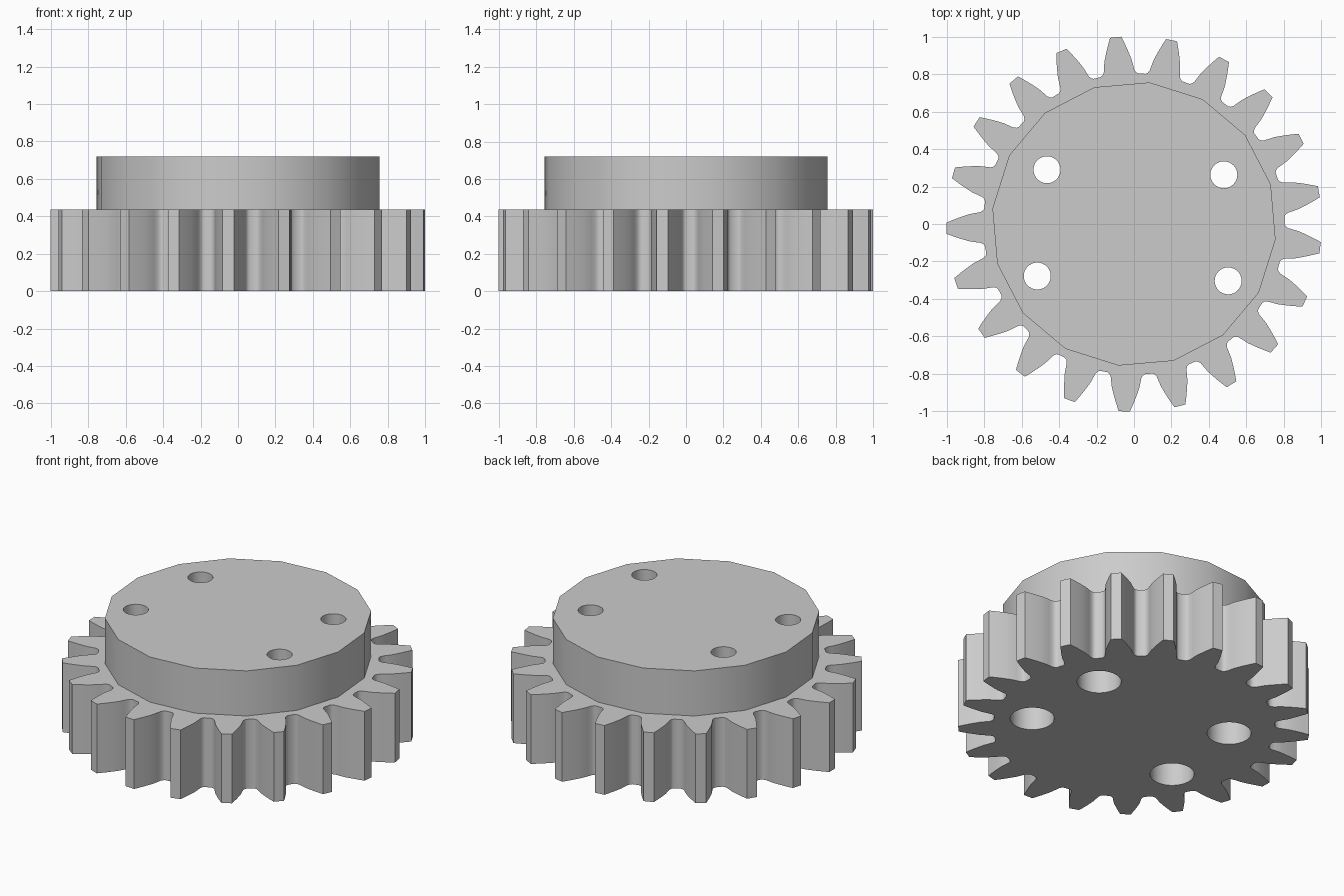
import bpy, bmesh
from math import sin, cos, asin, pi, radians

if "Cube" in bpy.data.objects:
    bpy.data.objects.remove(bpy.data.objects["Cube"])

GEAR_H, TOP = 0.436, 0.72
TEETH, TOOTH_ANGLE = 21, radians(95.6)
HOLES = [(-0.465, 0.29), (0.48, 0.263), (0.503, -0.304), (-0.517, -0.278)]

steel = bpy.data.materials.new("grey_steel")
steel.use_nodes = True
grey = (0.6, 0.6, 0.6, 1)
steel.diffuse_color = grey
steel.node_tree.nodes["Principled BSDF"].inputs["Base Color"].default_value = grey


def prism(name, outline, z0, z1):
    """Extrude a closed outline from z0 up to z1."""
    bm = bmesh.new()
    base = bm.faces.new([bm.verts.new((x, y, z0)) for x, y in outline])
    top = bmesh.ops.extrude_face_region(bm, geom=[base])["geom"]
    bmesh.ops.translate(bm, vec=(0, 0, z1 - z0),
                        verts=[v for v in top if isinstance(v, bmesh.types.BMVert)])
    bmesh.ops.recalc_face_normals(bm, faces=bm.faces)
    mesh = bpy.data.meshes.new(name)
    bm.to_mesh(mesh)
    bm.free()
    mesh.materials.append(steel)
    obj = bpy.data.objects.new(name, mesh)
    bpy.context.collection.objects.link(obj)
    return obj


def ring(radius, sides, start=0.0, cx=0.0, cy=0.0):
    return [(cx + radius * cos(start + 2 * pi * i / sides),
             cy + radius * sin(start + 2 * pi * i / sides)) for i in range(sides)]


def drill(obj, radius, z0, z1):
    """Cut the four bolt holes through a part."""
    bpy.context.view_layer.objects.active = obj
    for x, y in HOLES:
        cutter = prism("hole_cutter", ring(radius, 32, 0, x, y), z0, z1)
        cutter.hide_render = True
        mod = obj.modifiers.new("hole", 'BOOLEAN')
        mod.operation, mod.solver, mod.object = 'DIFFERENCE', 'EXACT', cutter
        bpy.ops.object.modifier_apply(modifier=mod.name)
        bpy.data.objects.remove(cutter)


def smooth(obj):
    bpy.ops.object.select_all(action='DESELECT')
    obj.select_set(True)
    bpy.context.view_layer.objects.active = obj
    bpy.ops.object.shade_smooth_by_angle(angle=radians(30))


# Toothed ring: one tooth flank as (radius, half width), mirrored and repeated
flank = [(0.805, 0.1), (0.811, 0.09), (0.825, 0.082), (0.85, 0.078), (0.88, 0.073),
         (0.91, 0.064), (0.94, 0.054), (0.97, 0.043), (1.003, 0.03)]
tooth = [(r, -asin(w / r)) for r, w in flank]
tooth += [(r, -a) for r, a in reversed(tooth)]
outline = []
for i in range(TEETH):
    mid = TOOTH_ANGLE + 2 * pi * i / TEETH
    outline += [(r * cos(mid + a), r * sin(mid + a)) for r, a in tooth]
gear = prism("toothed_ring", outline, 0, GEAR_H)

# Sixteen-sided raised hub
hub = prism("raised_hub", ring(0.761, 16, radians(-6.3)), GEAR_H, TOP)

# Wide counterbores below, narrow bolt holes above
drill(gear, 0.126, -0.1, GEAR_H + 0.1)
drill(hub, 0.072, GEAR_H - 0.1, TOP + 0.1)
smooth(gear)
smooth(hub)
